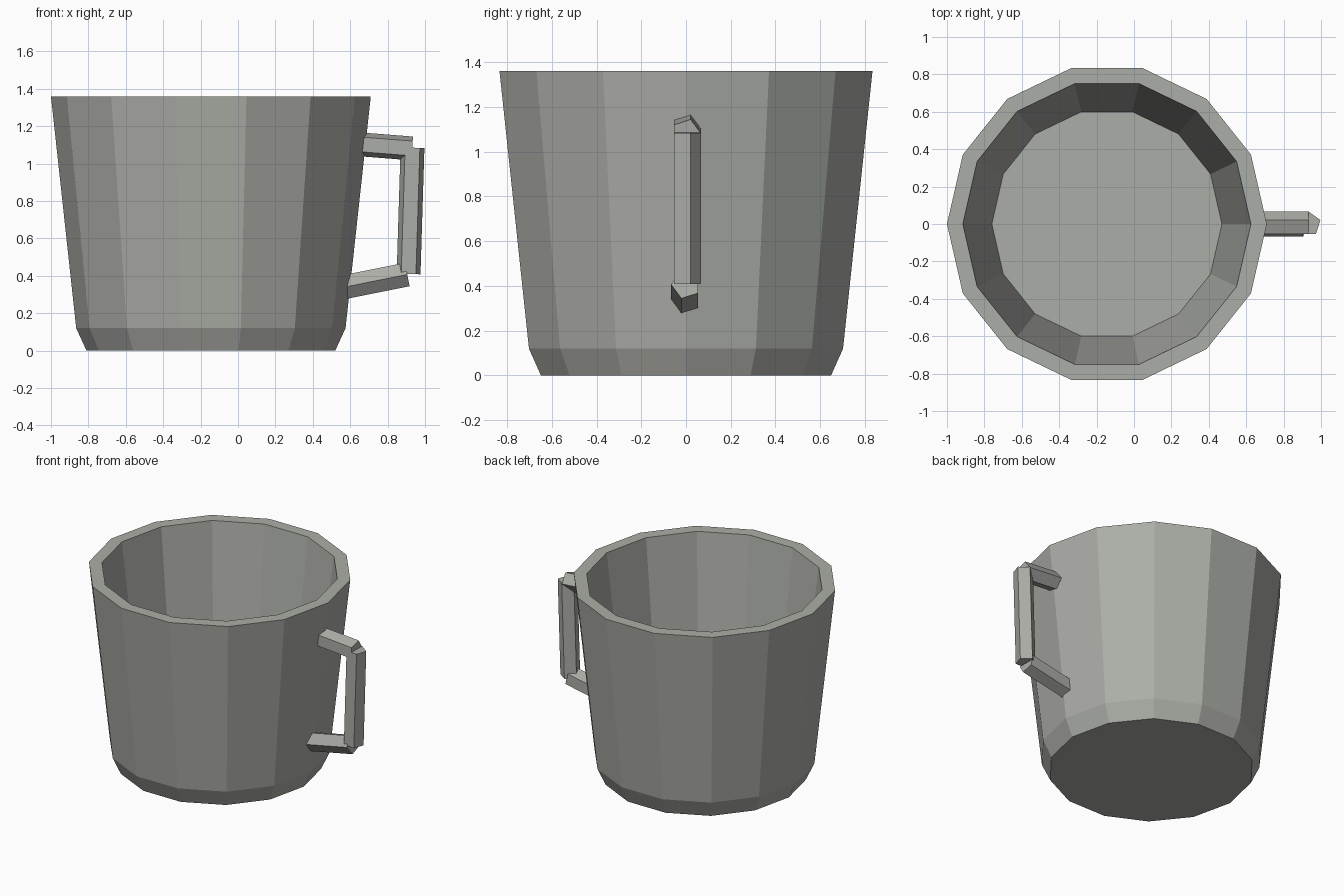
import bpy
import bmesh
from math import sin, cos, tau
from mathutils import Vector

cube = bpy.data.objects.get("Cube")
if cube:
    bpy.data.objects.remove(cube, do_unlink=True)

# One grey ceramic colour for the whole mug
grey = bpy.data.materials.new("warm_grey")
grey.use_nodes = True
colour = (0.41, 0.42, 0.385, 1)
grey.diffuse_color = colour
grey.node_tree.nodes["Principled BSDF"].inputs["Base Color"].default_value = colour


def loft(name, rings):
    """Join rings of points into a closed, flat-shaded solid."""
    bm = bmesh.new()
    loops = [[bm.verts.new(p) for p in ring] for ring in rings]
    count = len(loops[0])
    for low, high in zip(loops, loops[1:]):
        for i in range(count):
            j = (i + 1) % count
            bm.faces.new((low[i], low[j], high[j], high[i]))
    bm.faces.new(loops[0][::-1])
    bm.faces.new(loops[-1])
    bmesh.ops.recalc_face_normals(bm, faces=bm.faces)
    mesh = bpy.data.meshes.new(name)
    bm.to_mesh(mesh)
    bm.free()
    mesh.materials.append(grey)
    obj = bpy.data.objects.new(name, mesh)
    bpy.context.collection.objects.link(obj)
    return obj


# Cup: outside from base to rim, then down the inside to the floor
CUP_X, SIDES = -0.145, 14
profile = [(0.665, 0), (0.72, 0.12), (0.855, 1.36), (0.77, 1.36), (0.615, 0.1)]
loft("cup", [[(CUP_X + r * cos(tau * i / SIDES), r * sin(tau * i / SIDES), z)
              for i in range(SIDES)] for r, z in profile])


def handle_bar(name, start, end, point=1):
    """Five-sided bar in the xz plane with one ridge towards +y or -y."""
    a, b = (Vector((x, 0, z)) for x, z in (start, end))
    side = Vector((0, point, 0))
    across = (b - a).normalized().cross(side)
    ring = [0.067 * (side * cos(tau * i / 5) + across * sin(tau * i / 5))
            for i in range(5)]
    loft(name, [[p + v for v in ring] for p in (a, b)])


# Handle: three separate bars
handle_bar("handle_top", (0.64, 1.104), (0.931, 1.081))
handle_bar("handle_grip", (0.912, 0.41), (0.933, 1.085))
handle_bar("handle_bottom", (0.55, 0.336), (0.905, 0.407), point=-1)
